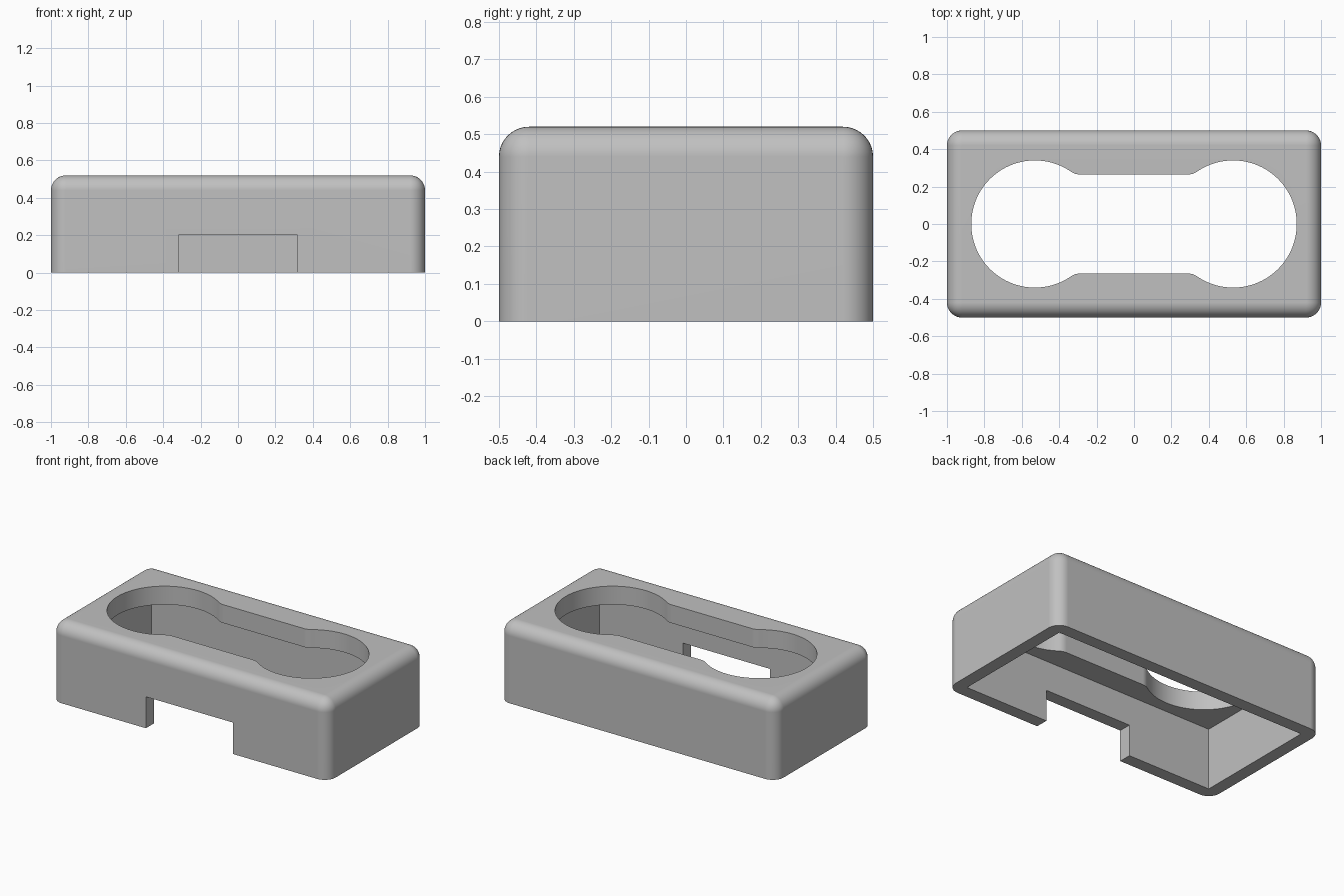
import bpy
import bmesh
from math import atan2, cos, pi, sin, sqrt, radians

LENGTH, WIDTH, HEIGHT = 2.0, 1.0, 0.52
WALL, ROUND, CEILING = 0.083, 0.08, 0.40

default = bpy.data.objects.get("Cube")
if default:
    bpy.data.objects.remove(default, do_unlink=True)

grey = bpy.data.materials.new("plain grey")
grey.use_nodes = True
colour = (0.53, 0.53, 0.53, 1)
grey.diffuse_color = colour
grey.node_tree.nodes["Principled BSDF"].inputs["Base Color"].default_value = colour


def add_object(name, bm):
    bmesh.ops.recalc_face_normals(bm, faces=bm.faces)
    mesh = bpy.data.meshes.new(name)
    bm.to_mesh(mesh)
    bm.free()
    mesh.materials.append(grey)
    obj = bpy.data.objects.new(name, mesh)
    bpy.context.collection.objects.link(obj)
    return obj


def box(low, high):
    bm = bmesh.new()
    bmesh.ops.create_cube(bm, size=1)
    for v in bm.verts:
        v.co = [a if c < 0 else b for c, a, b in zip(v.co, low, high)]
    return bm


def arc(cx, cy, r, start, end, steps):
    return [(cx + r * cos(start + (end - start) * i / steps),
             cy + r * sin(start + (end - start) * i / steps)) for i in range(steps + 1)]


def prism(points, low, high):
    bm = bmesh.new()
    face = bm.faces.new([bm.verts.new((x, y, low)) for x, y in points])
    top = bmesh.ops.extrude_face_region(bm, geom=[face])["geom"]
    bmesh.ops.translate(bm, vec=(0, 0, high - low),
                        verts=[g for g in top if isinstance(g, bmesh.types.BMVert)])
    return bm


def cut(target, cutter):
    cutter.hide_render = True
    mod = target.modifiers.new(cutter.name, "BOOLEAN")
    mod.operation, mod.solver, mod.object = "DIFFERENCE", "EXACT", cutter
    bpy.context.view_layer.objects.active = target
    bpy.ops.object.modifier_apply(modifier=mod.name)
    bpy.data.objects.remove(cutter, do_unlink=True)


# Housing: block rounded on every edge except around the open base
bm = box((-LENGTH / 2, -WIDTH / 2, 0), (LENGTH / 2, WIDTH / 2, HEIGHT))
edges = [e for e in bm.edges if any(v.co.z > 0.1 for v in e.verts)]
bmesh.ops.bevel(bm, geom=edges, offset=ROUND, segments=10, profile=0.5,
                affect="EDGES", clamp_overlap=True)
housing = add_object("housing", bm)

# Hollow underside
ix, iy = LENGTH / 2 - WALL, WIDTH / 2 - WALL
cut(housing, add_object("hollow", box((-ix, -iy, -0.1), (ix, iy, CEILING))))

# Notch at the foot of the front wall
cut(housing, add_object("notch", box((-0.315, -0.6, -0.1), (0.315, -0.3, 0.205))))

# Top opening: two round ends joined by a slot with softened shoulders
cx, r, slot, soft = 0.53, 0.34, 0.265, 0.08
reach = sqrt((r + soft) ** 2 - (slot + soft) ** 2)
lean = atan2(slot + soft, reach)
right_end = arc(cx - reach, -slot - soft, soft, pi / 2, lean - 0.0, 6)
right_end = arc(cx - reach, -slot - soft, soft, pi / 2, lean, 6)
right_end += arc(cx, 0, r, lean - pi, pi - lean, 64)[1:]
right_end += arc(cx - reach, slot + soft, soft, -lean, -pi / 2, 6)[1:]
left_end = [(-x, -y) for x, y in right_end]
cut(housing, add_object("opening", prism(right_end + left_end, CEILING - 0.1, HEIGHT + 0.1)))

# Smooth curved surfaces, crisp cut edges
bpy.ops.object.select_all(action="DESELECT")
housing.select_set(True)
bpy.context.view_layer.objects.active = housing
bpy.ops.object.shade_smooth_by_angle(angle=radians(30))
normals = housing.modifiers.new("even shading", "WEIGHTED_NORMAL")
normals.keep_sharp = True
